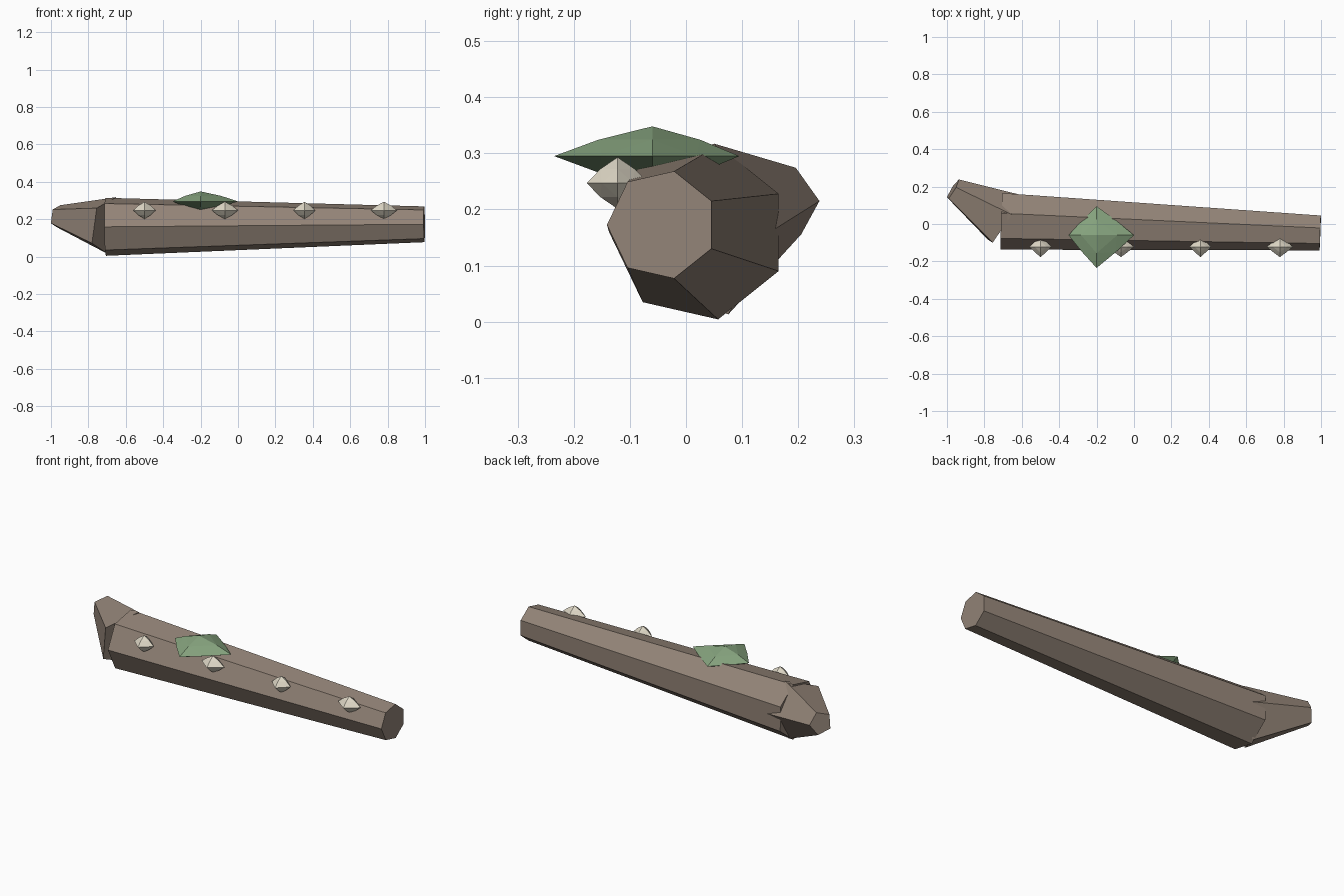
import bpy, bmesh, math
from mathutils import Vector

if "Cube" in bpy.data.objects:
    bpy.data.objects.remove(bpy.data.objects["Cube"])


def material(name, color):
    m = bpy.data.materials.new(name)
    m.diffuse_color = (*color, 1)
    m.use_nodes = True
    m.node_tree.nodes["Principled BSDF"].inputs["Base Color"].default_value = m.diffuse_color
    return m


bark = material("bark", (0.29, 0.23, 0.185))
moss = material("moss", (0.24, 0.37, 0.21))
cream = material("cream", (0.74, 0.69, 0.57))


def finish(bm, name, mat):
    bmesh.ops.recalc_face_normals(bm, faces=bm.faces)
    me = bpy.data.meshes.new(name)
    bm.to_mesh(me)
    bm.free()
    me.materials.append(mat)
    ob = bpy.data.objects.new(name, me)
    bpy.context.collection.objects.link(ob)
    return ob


def frustum(name, a, b, ra, rb, sides, start, mat, flip=1):
    """Capped tapered prism from a to b, its caps square to the axis."""
    a, b = Vector(a), Vector(b)
    axis = (b - a).normalized()
    side = flip * Vector((0, 0, 1)).cross(axis).normalized()
    up = flip * axis.cross(side)
    bm = bmesh.new()
    rings = []
    for c, r in ((a, ra), (b, rb)):
        ring = []
        for i in range(sides):
            t = start + 2 * math.pi * i / sides
            ring.append(bm.verts.new(c + r * (math.cos(t) * side + math.sin(t) * up)))
        rings.append(ring)
        bm.faces.new(ring)
    for i in range(sides):
        j = (i + 1) % sides
        bm.faces.new((rings[0][i], rings[0][j], rings[1][j], rings[1][i]))
    return finish(bm, name, mat)


def clump(name, center, right, left, back, front, height, mat):
    """Octahedron split once and slightly bulged, with its own reach each way."""
    bm = bmesh.new()
    bmesh.ops.create_uvsphere(bm, u_segments=4, v_segments=2, radius=1)
    bmesh.ops.triangulate(bm, faces=bm.faces)
    bmesh.ops.subdivide_edges(bm, edges=bm.edges, cuts=1, use_grid_fill=True)
    for v in bm.verts:
        if v.co.length < 0.9:
            v.co *= 1.1 if abs(v.co.z) > 0.1 else 1.03
        v.co.x *= right if v.co.x > 0 else left
        v.co.y *= back if v.co.y > 0 else front
        v.co.z *= height
        v.co += Vector(center)
    return finish(bm, name, mat)


# Fallen log with seven sides
frustum("log", (-0.709, 0.022, 0.159), (0.996, -0.043, 0.1725),
        0.159, 0.098, 7, math.pi / 7, bark)

# Broken, bent end of the log with five sides
frustum("broken_end", (-0.70, 0.02, 0.165), (-0.969, 0.184, 0.215),
        0.162, 0.063, 5, 0, bark, flip=-1)

# Moss patch on top
clump("moss_patch", (-0.2, -0.06, 0.295), 0.2, 0.15, 0.155, 0.175, 0.053, moss)

# Row of small fungi along the front edge
for i, (x, r) in enumerate(((-0.5, 0.06), (-0.07, 0.07), (0.355, 0.058), (0.78, 0.07))):
    clump(f"fungus_{i + 1}", (x, -0.122, 0.247), r, r, 0.055, 0.055, 0.046, cream)
